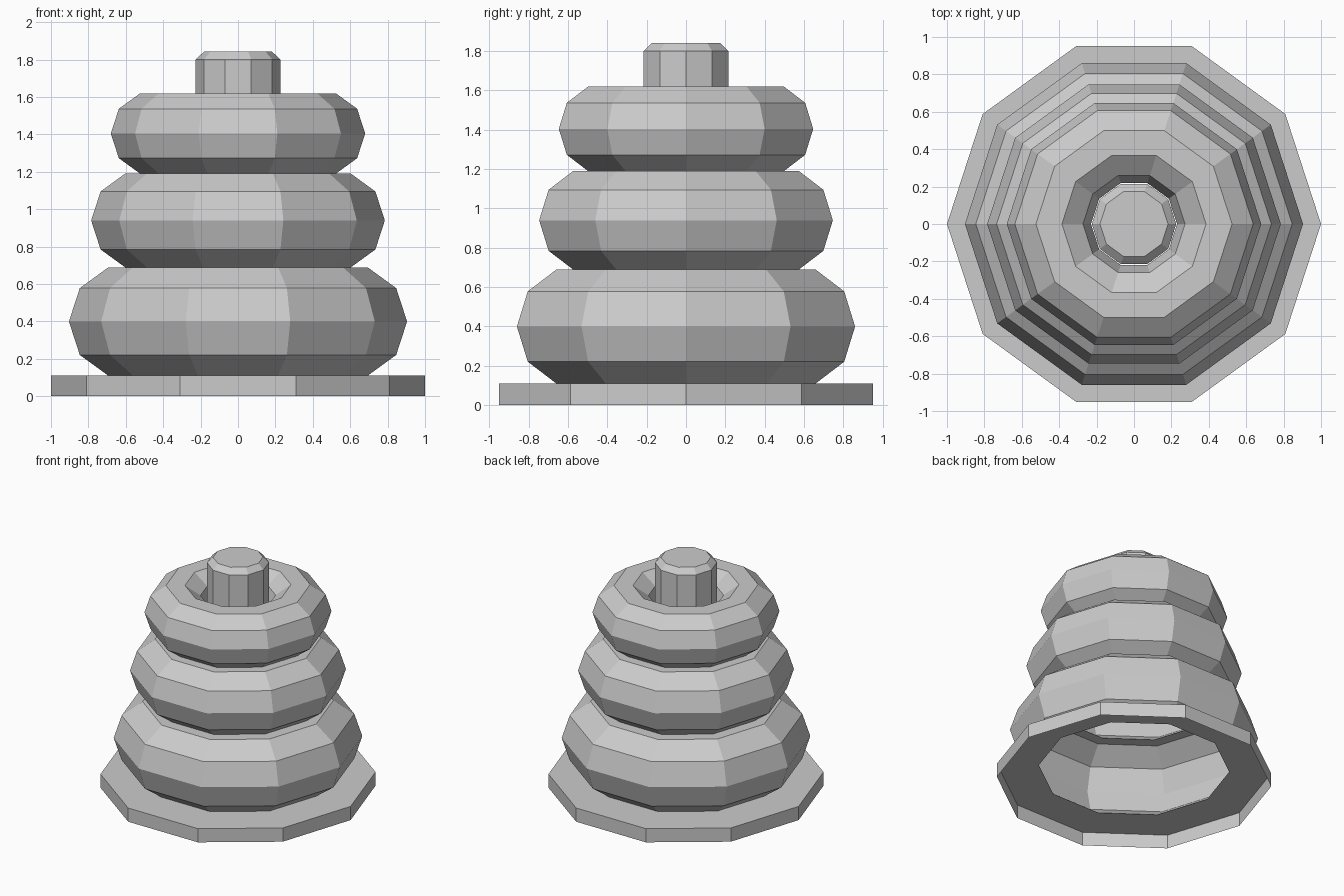
import bpy
from math import sin, cos, pi, radians

if "Cube" in bpy.data.objects:
    bpy.data.objects.remove(bpy.data.objects["Cube"])

SIDES = 10


def lathe(name, profile, cap_top=False):
    """Revolve an (r, z) profile, listed from bottom to top, into a flat-sided open shell."""
    n = SIDES
    verts = [(r * cos(2 * pi * i / n), r * sin(2 * pi * i / n), z)
             for r, z in profile for i in range(n)]
    faces = [(k * n + i, k * n + (i + 1) % n, (k + 1) * n + (i + 1) % n, (k + 1) * n + i)
             for k in range(len(profile) - 1) for i in range(n)]
    if cap_top:
        faces.append(tuple((len(profile) - 1) * n + i for i in range(n)))
    mesh = bpy.data.meshes.new(name)
    mesh.from_pydata(verts, [], faces)
    mesh.update()
    obj = bpy.data.objects.new(name, mesh)
    bpy.context.collection.objects.link(obj)
    return obj


# Stacked rings: (name, major radius, tube radius); hidden inner faces are left out
rings = [("bottom_ring", 0.60, 0.304),
         ("middle_ring", 0.521, 0.264),
         ("top_ring", 0.455, 0.225)]
C72, S72 = cos(radians(72)), sin(radians(72))
BASE_TOP = 0.11

# Base plate, open underneath
lathe("base", [(1.0, 0.0), (1.0, BASE_TOP), (rings[0][1] + rings[0][2] * C72, BASE_TOP)])

z = BASE_TOP
for k, (name, major, minor) in enumerate(rings):
    centre = z + minor * S72
    top_ring = k == len(rings) - 1
    # the top ring also curls down inside to meet the peg
    angles = (-72, -36, 0, 36, 72) + ((108, 144, 180) if top_ring else ())
    profile = [(major + minor * cos(radians(a)), centre + minor * sin(radians(a)))
               for a in angles]
    z = centre + minor * S72
    if not top_ring:
        # flat shoulder in to the foot of the next ring
        profile.append((rings[k + 1][1] + rings[k + 1][2] * C72, z))
    lathe(name, profile)

# Centre peg with chamfered top
lathe("peg", [(0.226, centre), (0.226, 1.80), (0.182, 1.842)], cap_top=True)
